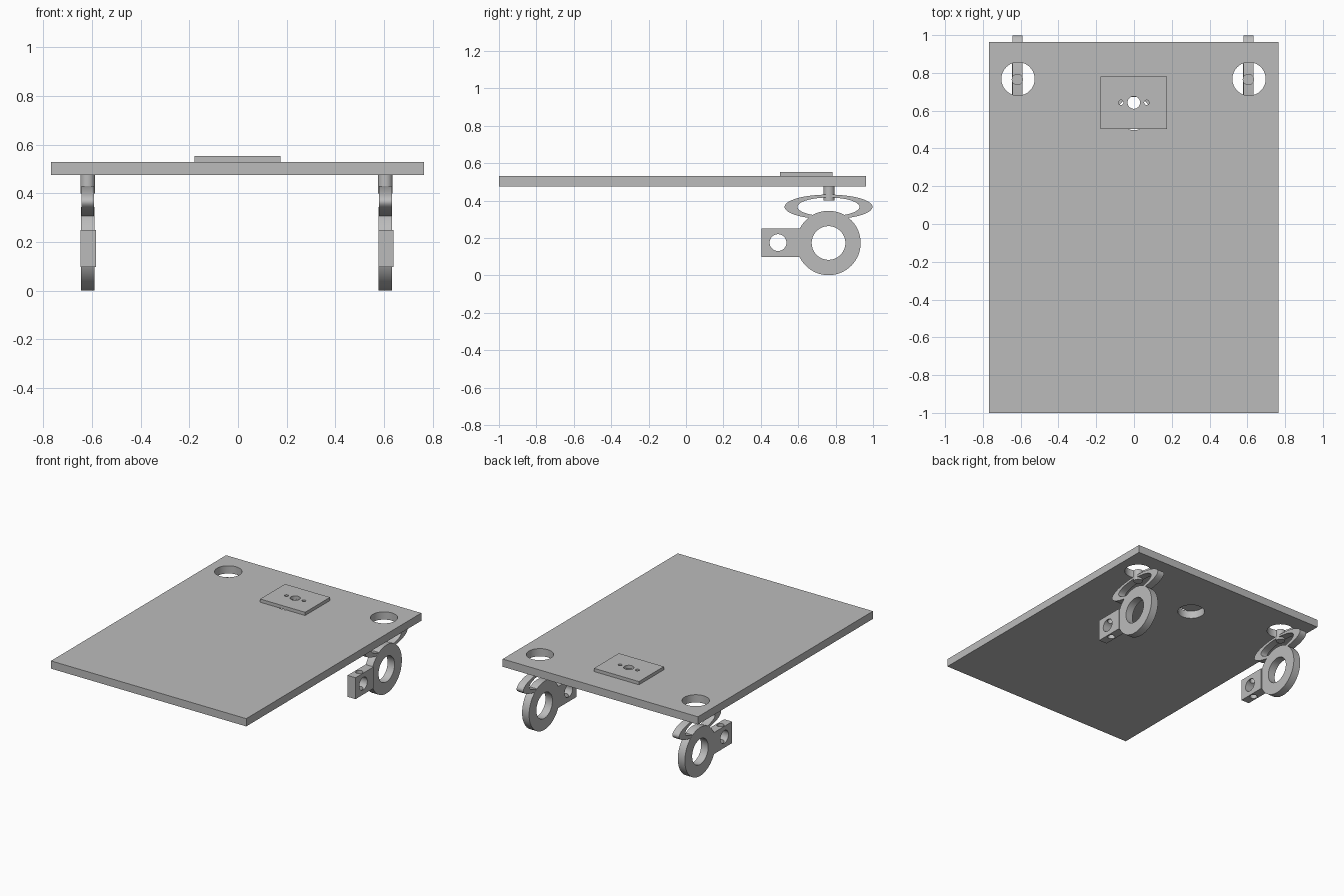
import bpy
import math

default = bpy.data.objects.get("Cube")
if default:
    bpy.data.objects.remove(default, do_unlink=True)

grey = bpy.data.materials.new("plain grey")
grey.use_nodes = True
COLOUR = (0.5, 0.5, 0.5, 1)
grey.diffuse_color = COLOUR
grey.node_tree.nodes["Principled BSDF"].inputs["Base Color"].default_value = COLOUR


def finish(name):
    ob = bpy.context.object
    ob.name = name
    bpy.ops.object.transform_apply(location=False, rotation=True, scale=True)
    ob.data.materials.append(grey)
    return ob


def box(name, lo, hi):
    centre = [(a + b) / 2 for a, b in zip(lo, hi)]
    bpy.ops.mesh.primitive_cube_add(size=1, location=centre)
    bpy.context.object.scale = [b - a for a, b in zip(lo, hi)]
    return finish(name)


def cylinder(name, centre, radius, depth, along_x=False, squash=1):
    """Round bar along z, or along x with its height scaled by squash."""
    bpy.ops.mesh.primitive_cylinder_add(vertices=64, radius=radius, depth=depth, location=centre)
    ob = bpy.context.object
    if along_x:
        ob.scale = (squash, 1, 1)
        ob.rotation_euler = (0, math.pi / 2, 0)
    return finish(name)


def cut(target, *cutters):
    """Subtract each cutter from the target, then discard it."""
    for cutter in cutters:
        cutter.hide_render = True
        mod = target.modifiers.new("hole", "BOOLEAN")
        mod.operation = "DIFFERENCE"
        mod.solver = "EXACT"
        mod.object = cutter
        bpy.context.view_layer.objects.active = target
        bpy.ops.object.modifier_apply(modifier=mod.name)
        bpy.data.objects.remove(cutter, do_unlink=True)


def smooth(ob):
    bpy.ops.object.select_all(action="DESELECT")
    ob.select_set(True)
    bpy.context.view_layer.objects.active = ob
    bpy.ops.object.shade_smooth_by_angle(angle=math.radians(30))


parts = []

# Board with two corner holes and one under the mounting plate
board = box("board", (-0.768, -1, 0.475), (0.765, 0.963, 0.53))
for x, y in ((-0.614, 0.768), (0.609, 0.768), (0, 0.585)):
    cut(board, cylinder("cutter", (x, y, 0.5), 0.088, 0.3))
parts.append(board)

# Mounting plate with a centre hole and two screw holes
plate = box("mounting_plate", (-0.178, 0.503, 0.53), (0.175, 0.782, 0.553))
for x, r in ((-0.068, 0.013), (0, 0.033), (0.068, 0.013)):
    cut(plate, cylinder("cutter", (x - 0.001, 0.643, 0.54), r, 0.2))
parts.append(plate)

# Hanging ring brackets, one under each corner hole
for side, x in (("right", -0.6175), ("left", 0.6055)):
    post = cylinder(side + "_post", (x, 0.765, 0.438), 0.03, 0.076)

    oval = cylinder(side + "_oval_ring", (x, 0.762, 0.366), 0.235, 0.053, True, 0.28)
    cut(oval, cylinder("cutter", (x, 0.762, 0.366), 0.166, 0.3, True, 0.3))

    ring = cylinder(side + "_round_ring", (x, 0.762, 0.173), 0.172, 0.055, True)
    cut(ring, cylinder("cutter", (x, 0.762, 0.173), 0.09, 0.3, True))

    lug = box(side + "_lug", (x - 0.029, 0.405, 0.098), (x + 0.034, 0.607, 0.25))
    cut(lug,
        cylinder("cutter", (x, 0.492, 0.175), 0.045, 0.3, True),
        cylinder("cutter", (x + 0.0025, 0.492, 0.175), 0.024, 0.4))
    parts += [post, oval, ring, lug]

for part in parts:
    smooth(part)
